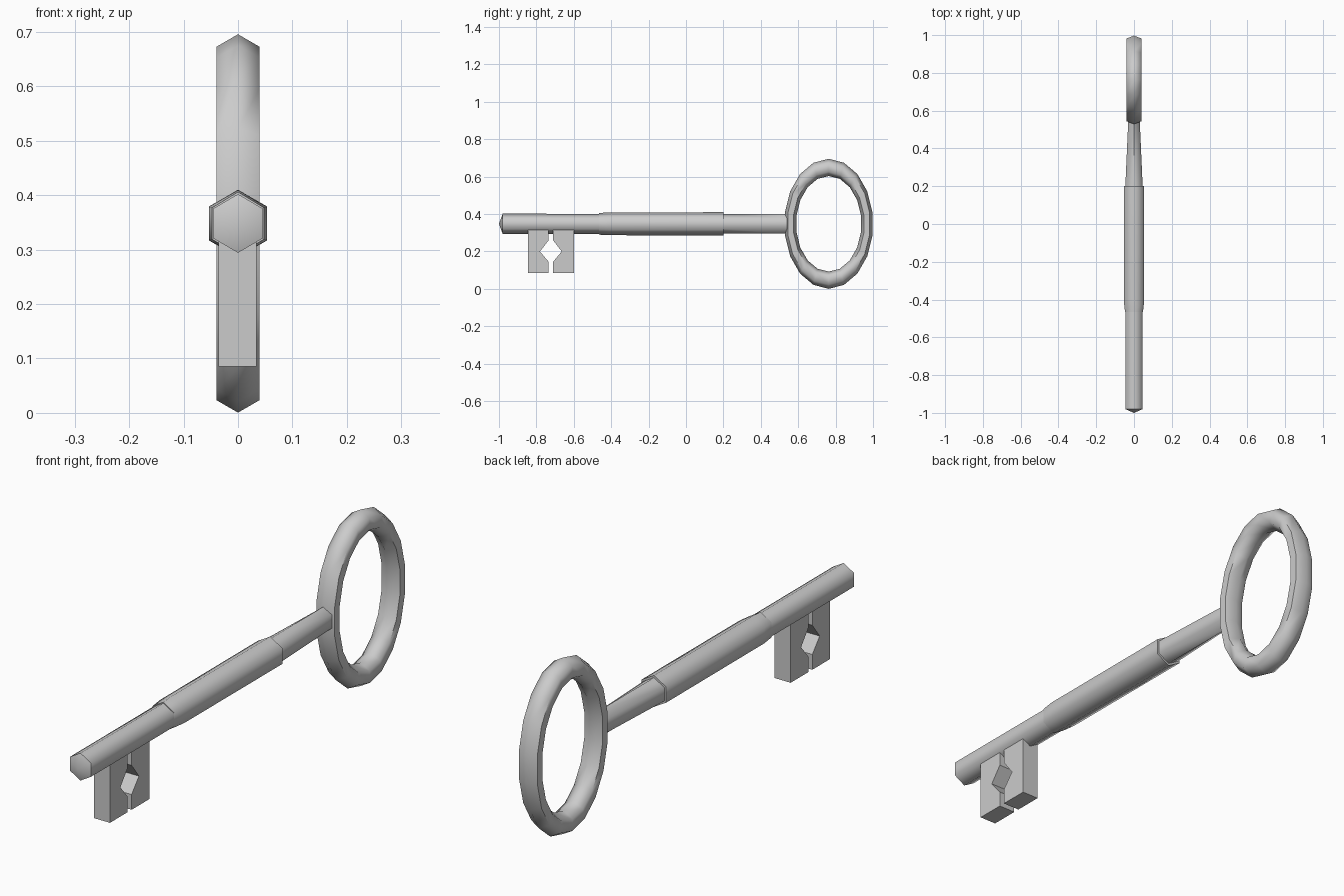
import bpy, bmesh, math

if "Cube" in bpy.data.objects:
    bpy.data.objects.remove(bpy.data.objects["Cube"])

CZ = 0.348  # height of the key's axis


def finish(bm, name, smooth=None):
    bmesh.ops.recalc_face_normals(bm, faces=bm.faces)
    me = bpy.data.meshes.new(name)
    bm.to_mesh(me)
    bm.free()
    ob = bpy.data.objects.new(name, me)
    bpy.context.collection.objects.link(ob)
    if smooth:
        bpy.ops.object.select_all(action='DESELECT')
        ob.select_set(True)
        bpy.context.view_layer.objects.active = ob
        bpy.ops.object.shade_smooth_by_angle(angle=math.radians(smooth))
    return ob


def hex_rod(name, sections, tip=None):
    """Hexagonal rod along y; sections are (y, x radius, z radius)."""
    bm = bmesh.new()
    rings = [[bm.verts.new((rx * math.sin(k * math.pi / 3), y,
                            CZ + rz * math.cos(k * math.pi / 3)))
              for k in range(6)] for y, rx, rz in sections]
    for a, b in zip(rings, rings[1:]):
        for k in range(6):
            j = (k + 1) % 6
            bm.faces.new((a[k], a[j], b[j], b[k]))
    bm.faces.new(rings[-1])
    if tip is None:
        bm.faces.new(rings[0])
    else:
        apex = bm.verts.new((0, tip, CZ))
        for k in range(6):
            bm.faces.new((apex, rings[0][k], rings[0][(k + 1) % 6]))
    return finish(bm, name, 65)


# Shaft with a shallow pointed tip, narrowing sideways towards the bow
hex_rod("shaft", [(-0.98, 0.053, 0.054), (0.2, 0.053, 0.053),
                  (0.55, 0.035, 0.053)], tip=-1.0)

# Thicker middle sleeve
hex_rod("sleeve", [(-0.465, 0.055, 0.058), (-0.41, 0.062, 0.061),
                   (0.2, 0.062, 0.062)])

# Oval ring handle: hexagonal tube swept around an ellipse
bm = bmesh.new()
N, MAJOR, MINOR, SQUASH = 18, 0.3015, 0.046, 0.685
loops = []
for i in range(N):
    a = 2 * math.pi * i / N
    loop = []
    for k in range(6):
        t = k * math.pi / 3
        r = MAJOR + MINOR * math.cos(t)
        loop.append(bm.verts.new((MINOR * math.sin(t),
                                  0.763 + SQUASH * r * math.sin(a),
                                  CZ + r * math.cos(a))))
    loops.append(loop)
for i in range(N):
    p, q = loops[i], loops[(i + 1) % N]
    for k in range(6):
        j = (k + 1) % 6
        bm.faces.new((p[k], p[j], q[j], q[k]))
finish(bm, "ring_handle", 65)

# Key bit: two mirrored notched teeth
half_profile = [(0.1225, 0.085), (0.1225, 0.325), (0.012, 0.325),
                (0.012, 0.26), (0.058, 0.20), (0.012, 0.145), (0.012, 0.085)]
for name, s in (("front_tooth", -1), ("back_tooth", 1)):
    bm = bmesh.new()
    face = bm.faces.new([bm.verts.new((-0.036, -0.7225 + s * y, z))
                         for y, z in half_profile])
    ext = bmesh.ops.extrude_face_region(bm, geom=[face], use_keep_orig=True)
    bmesh.ops.translate(bm, vec=(0.070, 0, 0),
                        verts=[g for g in ext["geom"]
                               if isinstance(g, bmesh.types.BMVert)])
    finish(bm, name)
